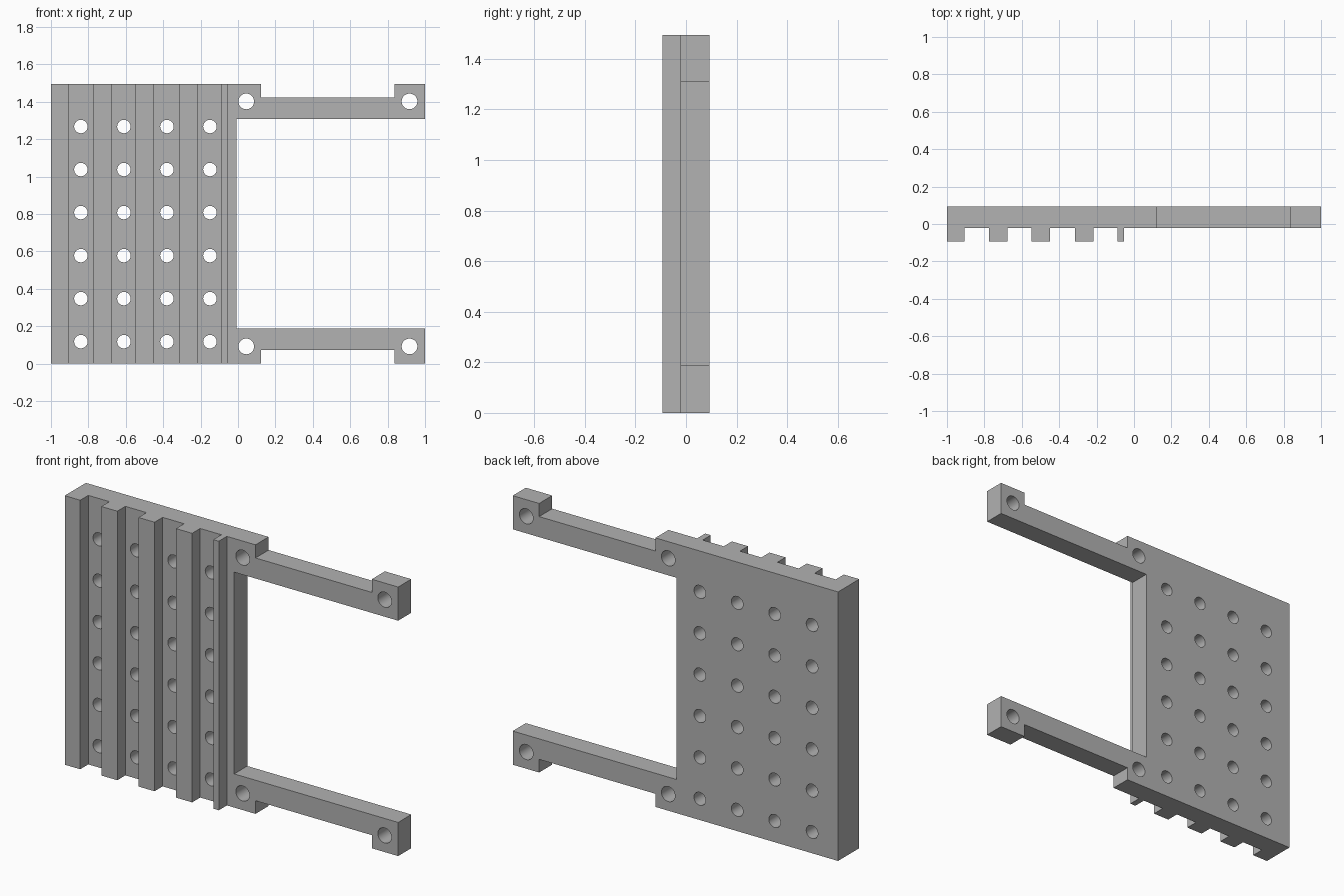
import bpy, bmesh
from math import pi
from mathutils import Matrix, Vector

if "Cube" in bpy.data.objects:
    bpy.data.objects.remove(bpy.data.objects["Cube"], do_unlink=True)

HEIGHT = 1.495
MID = HEIGHT / 2
BACK, FACE, RIB = 0.093, -0.022, -0.093

grey = bpy.data.materials.new("plain grey")
grey.use_nodes = True
colour = (0.445, 0.445, 0.445, 1)
grey.diffuse_color = colour
grey.node_tree.nodes["Principled BSDF"].inputs["Base Color"].default_value = colour


def make_object(name, bm):
    bmesh.ops.recalc_face_normals(bm, faces=bm.faces)
    mesh = bpy.data.meshes.new(name)
    bm.to_mesh(mesh)
    bm.free()
    mesh.materials.append(grey)
    obj = bpy.data.objects.new(name, mesh)
    bpy.context.collection.objects.link(obj)
    return obj


def extrude(name, points, direction):
    bm = bmesh.new()
    face = bm.faces.new([bm.verts.new(p) for p in points])
    result = bmesh.ops.extrude_face_region(bm, geom=[face], use_keep_orig=True)
    verts = [v for v in result["geom"] if isinstance(v, bmesh.types.BMVert)]
    bmesh.ops.translate(bm, vec=Vector(direction), verts=verts)
    return make_object(name, bm)


def combine(obj, tool, operation):
    mod = obj.modifiers.new(operation, "BOOLEAN")
    mod.operation, mod.solver, mod.object = operation, "EXACT", tool
    bpy.context.view_layer.objects.active = obj
    bpy.ops.object.modifier_apply(modifier=mod.name)
    bpy.data.objects.remove(tool, do_unlink=True)


# Ribbed cross-section, running the full height
ribs = [(-1, -0.905), (-0.775, -0.677), (-0.547, -0.448), (-0.316, -0.217), (-0.087, -0.053)]
section = []
for a, b in ribs:
    section += [(a, FACE), (a, RIB), (b, RIB), (b, FACE)]
section = section[1:] + [(1, FACE), (1, BACK), (-1, BACK)]
bracket = extrude("ribbed_bracket", [(x, y, 0) for x, y in section], (0, 0, HEIGHT))

# Front outline: panel with two arms, mirrored about mid height
half = [(-1.1, -0.1), (0.123, -0.1), (0.123, 0.073), (0.838, 0.073),
        (0.838, -0.1), (1.1, -0.1), (1.1, 0.187), (-0.008, 0.187)]
outline = half + [(x, HEIGHT - z) for x, z in reversed(half)]
mask = extrude("outline_cutter", [(x, -0.3, z) for x, z in outline], (0, 0.6, 0))
combine(bracket, mask, "INTERSECT")

# Grid of holes in the grooves, and a bolt hole at each arm end
holes = [(-0.84 + 0.23 * i, 0.118 + 0.23 * j, 0.036) for i in range(4) for j in range(6)]
holes += [(x, MID + s * 0.655, 0.042) for x in (0.044, 0.917) for s in (-1, 1)]
bm = bmesh.new()
for x, z, r in holes:
    bmesh.ops.create_cone(bm, cap_ends=True, segments=32, radius1=r, radius2=r, depth=0.6,
                          matrix=Matrix.Translation((x, 0, z)) @ Matrix.Rotation(pi / 2, 4, "X"))
combine(bracket, make_object("hole_cutter", bm), "DIFFERENCE")

# Smooth hole walls, sharp edges elsewhere
bpy.ops.object.select_all(action="DESELECT")
bracket.select_set(True)
bpy.context.view_layer.objects.active = bracket
bpy.ops.object.shade_smooth_by_angle(angle=pi / 6)
